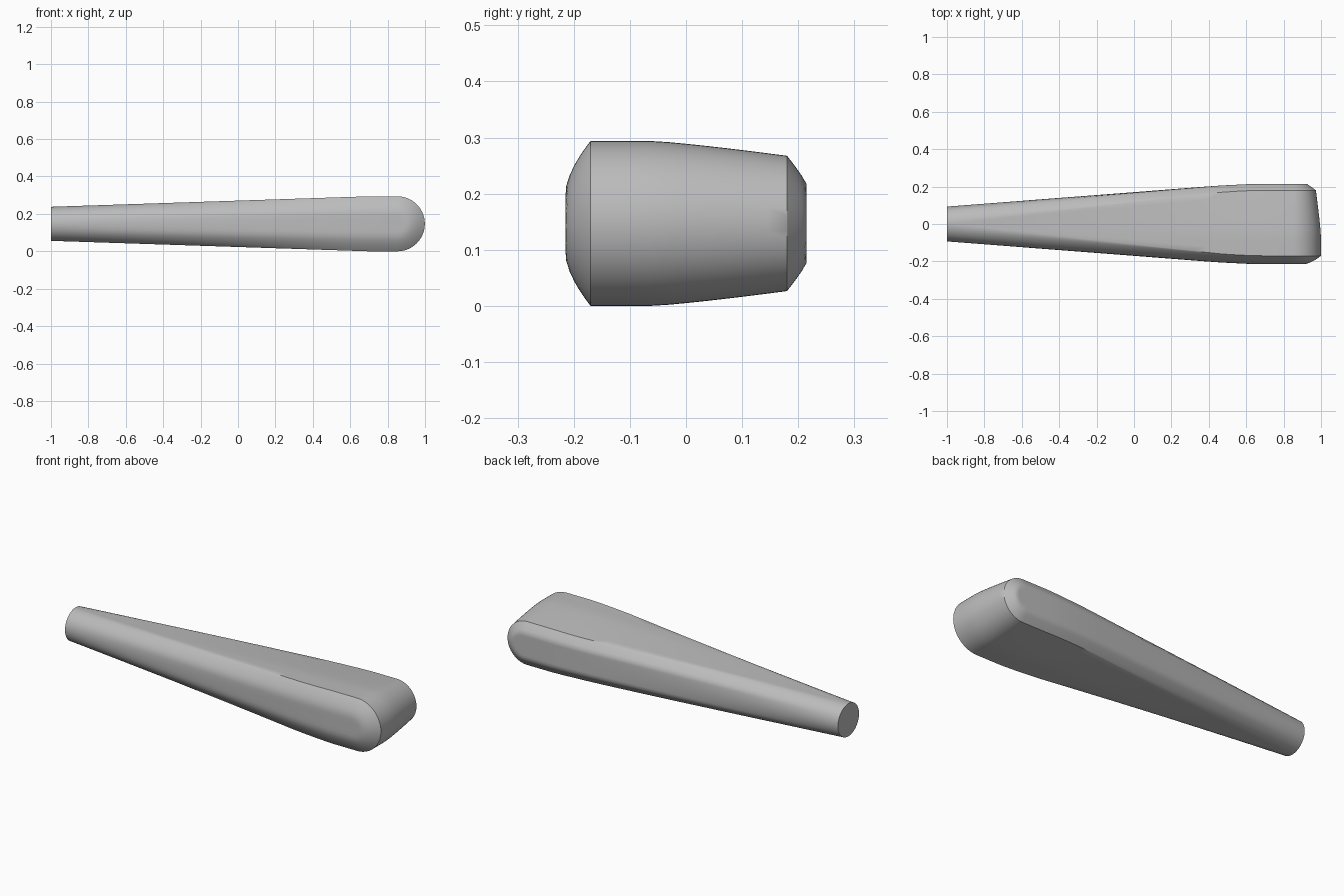
import bpy, bmesh, math

cube = bpy.data.objects.get("Cube")
if cube:
    bpy.data.objects.remove(cube, do_unlink=True)

MID, R, CX = 0.147, 0.147, 0.852
ARC, FLAT = 20, 10          # points on each rounded side and each flat


def lerp(a, b, t):
    return a + (b - a) * t


def clamp(v):
    return max(0.0, min(1.0, v))


def blend(x):
    """0 at the round grip, 1 at the squared head."""
    return clamp((x + 1) / 1.5)


def half_width(x):
    if x < 0.45:
        return lerp(0.093, 0.205, (x + 1) / 1.45)
    return lerp(0.205, 0.215, clamp((x - 0.45) / 0.2))


def taper(y, s):
    """The head gets thinner toward its back edge."""
    return 1 - 0.18 * s * clamp((y + 0.06) / 0.24) ** 1.2


def dome(q, s, flat, power):
    """Side bulge: circular at the grip, a flat bevelled panel at the head."""
    u = clamp((q - flat) / (1 - flat))
    return lerp(math.sqrt(max(0, 1 - q * q)), 1 - u ** power, s)


def section(x, angle):
    s = blend(x)
    h = lerp(0.091, R, clamp((x + 1) / 1.7))
    w = half_width(x)
    front_bulge, back_bulge = lerp(0.093, 0.045, s), lerp(0.093, 0.035, s)
    front, back = front_bulge - w, w - back_bulge
    ca, sa = math.cos(angle), math.sin(angle)

    def place(y, height, scale):
        return (x + h * scale * sa, y, MID + height * h * scale * ca)

    pts = []
    # front side, bottom to top
    for i in range(ARC + 1):
        c = -math.cos(math.pi * i / ARC)
        q = math.hypot(sa, c * ca)
        pts.append(place(front - front_bulge * dome(q, s, 0.38, 1.6), c, 1))
    # top
    for i in range(1, FLAT):
        y = lerp(front, back, i / FLAT)
        pts.append(place(y, 1, taper(y, s)))
    # back side, top to bottom
    for i in range(ARC + 1):
        c = math.cos(math.pi * i / ARC)
        q = math.hypot(sa, c * ca)
        pts.append(place(back + back_bulge * dome(q, s, 0.58, 1.15), c, taper(back, s)))
    # underside
    for i in range(1, FLAT):
        y = lerp(back, front, i / FLAT)
        pts.append(place(y, -1, taper(y, s)))
    return pts


# Stations along the grip, then swept around the rounded tip
stations = [(lerp(-1, CX, i / 24), 0) for i in range(25)]
stations += [(CX, math.pi / 2 * i / 14) for i in range(1, 15)]

bm = bmesh.new()
rings = [[bm.verts.new(p) for p in section(x, a)] for x, a in stations]
for a, b in zip(rings, rings[1:]):
    n = len(a)
    for i in range(n):
        j = (i + 1) % n
        bm.faces.new((a[i], a[j], b[j], b[i]))
bm.faces.new(rings[0])
bmesh.ops.remove_doubles(bm, verts=bm.verts, dist=0.0003)
bmesh.ops.recalc_face_normals(bm, faces=bm.faces)
mesh = bpy.data.meshes.new("tapered_handle")
bm.to_mesh(mesh)
bm.free()

handle = bpy.data.objects.new("tapered_handle", mesh)
bpy.context.collection.objects.link(handle)

# Plain grey finish
grey = bpy.data.materials.new("plain_grey")
grey.use_nodes = True
color = (0.5, 0.5, 0.5, 1)
grey.diffuse_color = color
grey.node_tree.nodes["Principled BSDF"].inputs["Base Color"].default_value = color
mesh.materials.append(grey)

bpy.ops.object.select_all(action="DESELECT")
handle.select_set(True)
bpy.context.view_layer.objects.active = handle
bpy.ops.object.shade_smooth_by_angle(angle=math.radians(32))
